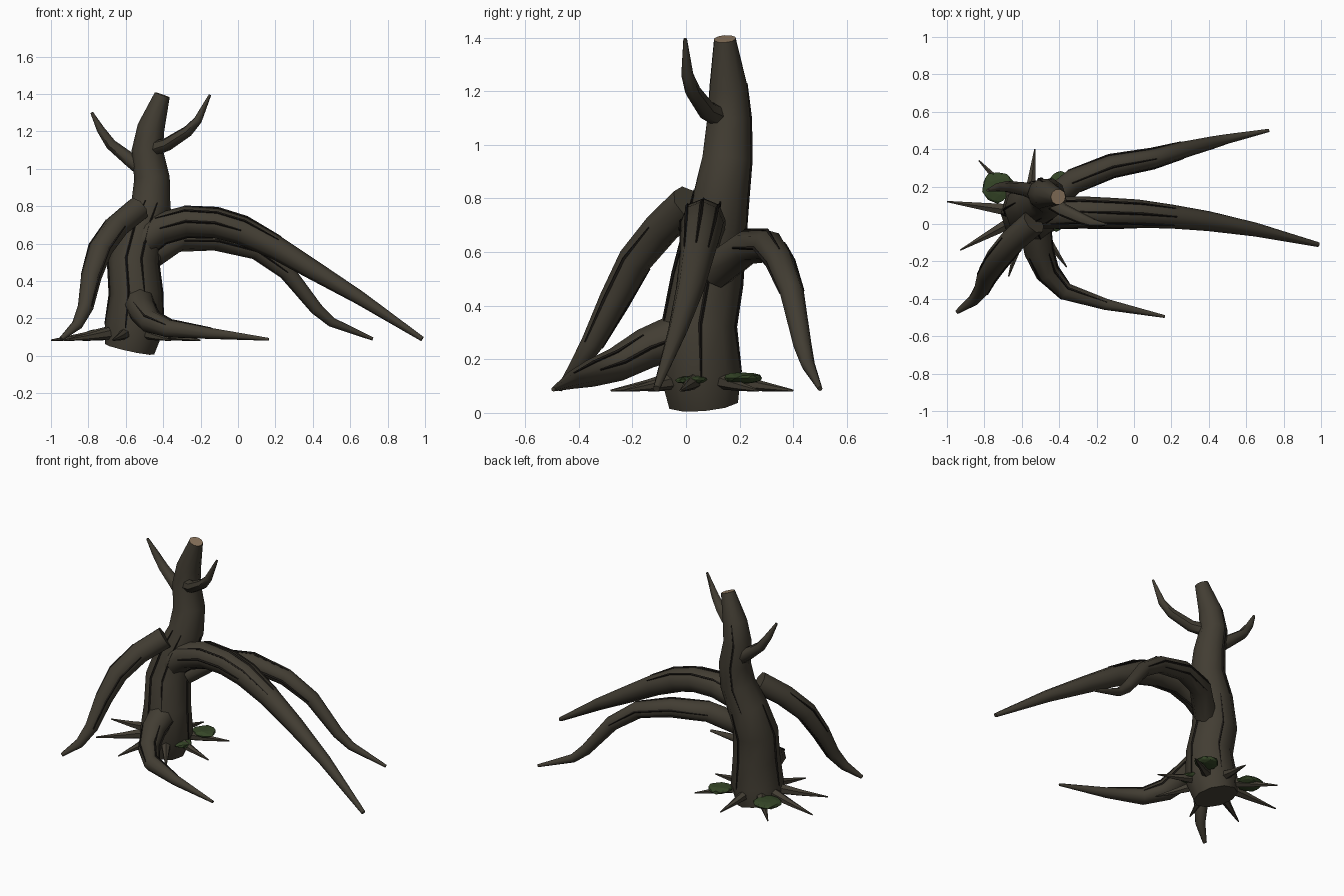
import bpy, bmesh, random
from math import cos, sin, pi
from mathutils import Vector

if "Cube" in bpy.data.objects:
    bpy.data.objects.remove(bpy.data.objects["Cube"])

random.seed(4)


def material(name, rgb):
    m = bpy.data.materials.new(name)
    m.diffuse_color = (*rgb, 1)
    m.use_nodes = True
    m.node_tree.nodes["Principled BSDF"].inputs["Base Color"].default_value = m.diffuse_color
    return m


BARK = material("bark", (0.055, 0.047, 0.033))
CREASE = material("dark_crease", (0.012, 0.010, 0.008))
CUT = material("cut_wood", (0.26, 0.18, 0.11))
MOSS = material("moss", (0.035, 0.06, 0.02))


def add_tube(bm, path, sides):
    """Sweep a polygon along (x, y, z, radius) points; returns ring positions and end cap."""
    pts = [Vector(p[:3]) for p in path]
    n = len(pts)
    rings, normal = [], None
    for i, p in enumerate(pts):
        t = (pts[min(i + 1, n - 1)] - pts[max(i - 1, 0)]).normalized()
        if normal is None:
            normal = Vector((0, 0, 1)) if abs(t.z) < 0.8 else Vector((1, 0, 0))
        normal = (normal - t * normal.dot(t)).normalized()
        side = t.cross(normal)
        r = path[i][3]
        rings.append([bm.verts.new(p + r * (cos(a) * normal + sin(a) * side))
                      for a in (2 * pi * k / sides for k in range(sides))])
    for a, b in zip(rings, rings[1:]):
        for k in range(sides):
            j = (k + 1) % sides
            bm.faces.new((a[k], a[j], b[j], b[k]))
    bm.faces.new(rings[0][::-1])
    cap = bm.faces.new(rings[-1])
    return [[v.co.copy() for v in ring] for ring in rings], cap


def finish(name, bm, *mats, smooth=True):
    bmesh.ops.recalc_face_normals(bm, faces=bm.faces)
    mesh = bpy.data.meshes.new(name)
    bm.to_mesh(mesh)
    bm.free()
    ob = bpy.data.objects.new(name, mesh)
    bpy.context.collection.objects.link(ob)
    for m in mats:
        mesh.materials.append(m)
    if smooth:
        bpy.ops.object.select_all(action='DESELECT')
        ob.select_set(True)
        bpy.context.view_layer.objects.active = ob
        bpy.ops.object.shade_smooth_by_angle(angle=pi / 3.5)
    return ob


def limb(name, path, sides=8, creases=(), cut=False):
    """Tapered limb; creases are (side index, first ring, last ring)."""
    bm = bmesh.new()
    rings, cap = add_tube(bm, path, sides)
    if cut:
        cap.material_index = 1
    finish(name, bm, BARK, CUT)
    if creases:
        bm = bmesh.new()
        for k, i0, i1 in creases:
            line = [(*rings[i][k], 0.007) for i in range(i0, i1 + 1)]
            line[0] = (*line[0][:3], 0.003)
            line[-1] = (*line[-1][:3], 0.003)
            add_tube(bm, line, 4)
        finish(name + "_creases", bm, CREASE)


# Trunk
limb("trunk", [
    (-0.58, 0.065, 0.035, 0.135), (-0.555, 0.055, 0.15, 0.158),
    (-0.545, 0.05, 0.33, 0.14), (-0.56, 0.08, 0.50, 0.135),
    (-0.52, 0.11, 0.67, 0.12), (-0.465, 0.13, 0.81, 0.106),
    (-0.46, 0.152, 0.95, 0.095), (-0.485, 0.16, 1.10, 0.084),
    (-0.465, 0.158, 1.22, 0.073), (-0.405, 0.145, 1.395, 0.042)],
    sides=10, cut=True,
    creases=[(0, 1, 5), (2, 1, 4), (3, 4, 8), (5, 1, 4), (7, 1, 5), (8, 2, 5)])

# Large arching limbs
limb("right_limb", [
    (-0.51, 0.06, 0.61, 0.085), (-0.42, 0.06, 0.68, 0.085),
    (-0.28, 0.065, 0.718, 0.083), (-0.12, 0.06, 0.71, 0.08),
    (0.02, 0.055, 0.67, 0.076), (0.2, 0.04, 0.58, 0.064),
    (0.4, 0.015, 0.46, 0.053), (0.65, -0.03, 0.31, 0.037),
    (0.985, -0.11, 0.09, 0.013)],
    creases=[(1, 1, 5), (2, 1, 4), (7, 1, 5), (0, 2, 5), (4, 0, 3)])
limb("back_limb", [
    (-0.46, 0.11, 0.53, 0.07), (-0.32, 0.23, 0.62, 0.066),
    (-0.12, 0.31, 0.622, 0.06), (0.1, 0.35, 0.565, 0.052),
    (0.26, 0.395, 0.45, 0.045), (0.42, 0.435, 0.25, 0.034),
    (0.50, 0.455, 0.18, 0.026), (0.72, 0.5, 0.09, 0.009)],
    creases=[(0, 1, 3), (2, 1, 4), (5, 1, 3), (6, 1, 4)])
limb("front_left_limb", [
    (-0.535, 0.01, 0.785, 0.07), (-0.65, -0.09, 0.69, 0.068),
    (-0.735, -0.19, 0.57, 0.064), (-0.785, -0.27, 0.42, 0.055),
    (-0.815, -0.35, 0.26, 0.042), (-0.86, -0.41, 0.165, 0.03),
    (-0.945, -0.47, 0.09, 0.012)],
    creases=[(1, 1, 3), (3, 2, 4), (6, 1, 4)])
limb("front_root", [
    (-0.53, -0.02, 0.29, 0.085), (-0.51, -0.15, 0.24, 0.076),
    (-0.465, -0.26, 0.18, 0.064), (-0.37, -0.36, 0.145, 0.05),
    (-0.15, -0.43, 0.12, 0.032), (0.165, -0.495, 0.088, 0.008)],
    creases=[(1, 1, 3), (7, 1, 4), (6, 0, 3)])

# Upper branches
limb("left_branch", [
    (-0.50, 0.16, 0.99, 0.045), (-0.58, 0.185, 1.05, 0.038),
    (-0.68, 0.2, 1.13, 0.03), (-0.735, 0.195, 1.21, 0.022),
    (-0.782, 0.18, 1.30, 0.008)], sides=7)
limb("right_branch", [
    (-0.46, 0.13, 1.105, 0.042), (-0.38, 0.075, 1.13, 0.036),
    (-0.27, 0.025, 1.20, 0.03), (-0.215, 0.005, 1.26, 0.023),
    (-0.15, -0.003, 1.395, 0.007)], sides=7)

# Thin roots radiating from the base
root_tips = [(-0.53, 0.40), (-0.83, 0.34), (-1.0, 0.12), (-0.93, -0.14),
             (-0.67, -0.28), (-0.36, -0.23), (-0.20, -0.02), (-0.25, 0.27)]
hub = Vector((-0.565, 0.06, 0.14))
for n, (x, y) in enumerate(root_tips):
    tip = Vector((x, y, 0.083))
    start, mid = hub.lerp(tip, 0.3), hub.lerp(tip, 0.62)
    mid.z = 0.102
    limb(f"thin_root_{n + 1}", [(*start, 0.034), (*mid, 0.02), (*tip, 0.004)], sides=6)

# Moss pads at the base
for n, (x, y, z, r) in enumerate([(-0.73, 0.20, 0.12, 0.085),
                                  (-0.39, 0.21, 0.13, 0.075),
                                  (-0.415, 0.02, 0.122, 0.06)]):
    bm = bmesh.new()
    bmesh.ops.create_icosphere(bm, subdivisions=2, radius=1)
    for v in bm.verts:
        k = random.uniform(0.88, 1.1)
        v.co = Vector((x + v.co.x * r * k, y + v.co.y * r * k, z + v.co.z * r * 0.28 * k))
    finish(f"moss_pad_{n + 1}", bm, MOSS, smooth=False)
